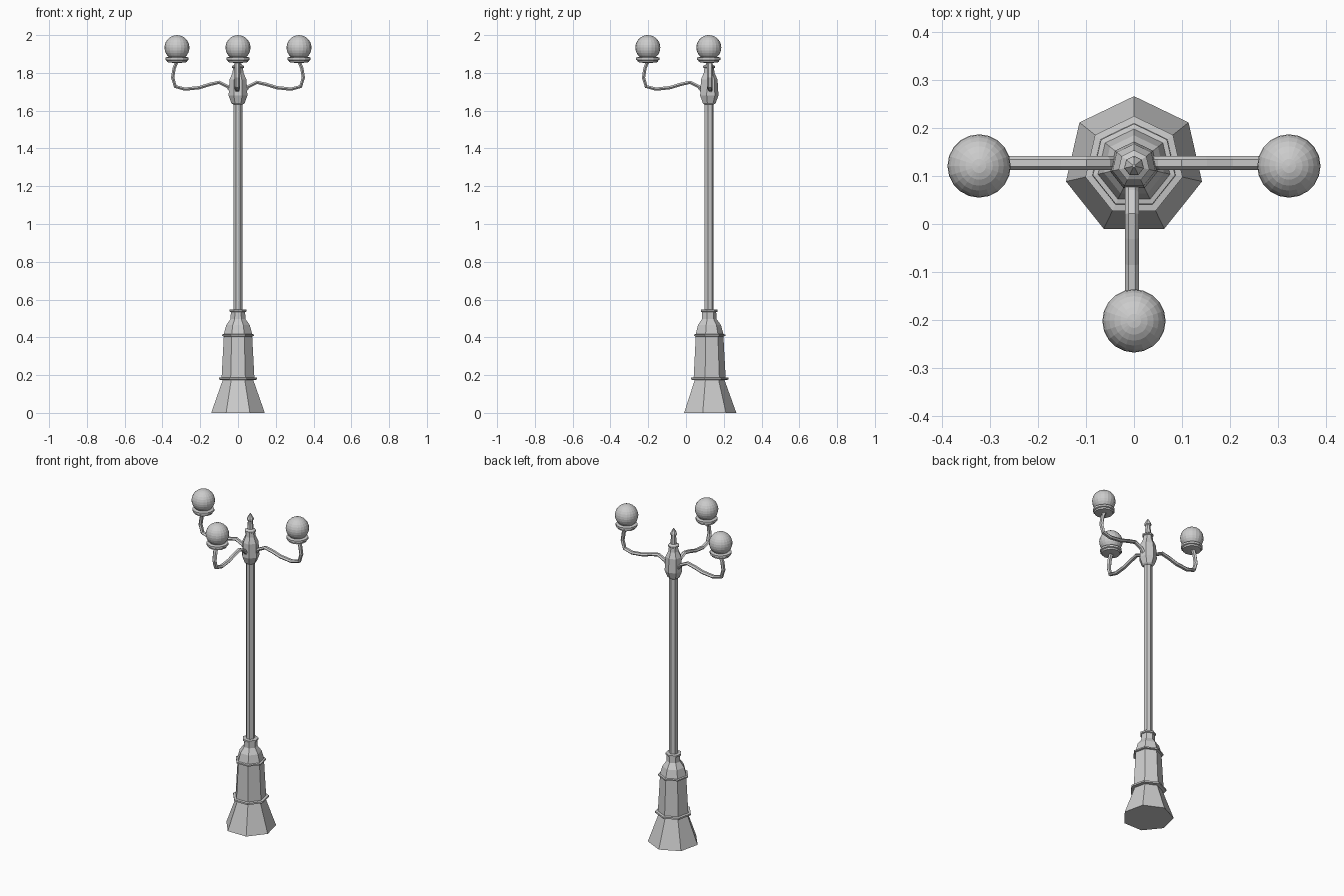
import bpy, bmesh, math
from mathutils import Vector

if "Cube" in bpy.data.objects:
    bpy.data.objects.remove(bpy.data.objects["Cube"])

CY = 0.121          # post axis
REACH = 0.323       # lamp distance from the axis


def make_object(name, bm):
    bmesh.ops.recalc_face_normals(bm, faces=bm.faces)
    me = bpy.data.meshes.new(name)
    bm.to_mesh(me)
    bm.free()
    ob = bpy.data.objects.new(name, me)
    bpy.context.collection.objects.link(ob)
    return ob


def skin(bm, rings):
    """Join successive vertex rings and cap both ends."""
    n = len(rings[0])
    for a, b in zip(rings, rings[1:]):
        for i in range(n):
            j = (i + 1) % n
            bm.faces.new((a[i], a[j], b[j], b[i]))
    bm.faces.new(rings[0])
    bm.faces.new(rings[-1])


def lathe(name, profile, x, y, sides):
    bm = bmesh.new()
    rings = []
    for r, z in profile:
        angles = [math.pi / 2 + math.tau * i / sides for i in range(sides)]
        rings.append([bm.verts.new((x + r * math.cos(a), y + r * math.sin(a), z)) for a in angles])
    skin(bm, rings)
    return make_object(name, bm)


def sweep_arm(name, path, heading, shift, half_w=0.0145, half_h=0.010, sides=6):
    """Sweep an oval section along a path in the vertical plane of the heading."""
    bm = bmesh.new()
    out = Vector((math.cos(heading), math.sin(heading), 0))
    side = Vector((-out.y, out.x, 0))
    up = Vector((0, 0, 1))
    pts = [Vector((0, CY, 0)) + out * d + up * z + side * shift for d, z in path]
    rings = []
    for i, p in enumerate(pts):
        t = (pts[min(i + 1, len(pts) - 1)] - pts[max(i - 1, 0)]).normalized()
        nrm = side.cross(t)
        rings.append([bm.verts.new(p + side * half_w * math.cos(a) + nrm * half_h * math.sin(a))
                      for a in (math.tau * k / sides for k in range(sides))])
    skin(bm, rings)
    return make_object(name, bm)


# Seven-sided pedestal with collars
lathe("pedestal", [(0.1455, 0), (0.083, 0.174), (0.104, 0.176), (0.104, 0.186),
                   (0.089, 0.188), (0.077, 0.405), (0.088, 0.407), (0.088, 0.415),
                   (0.077, 0.417), (0.064, 0.465), (0.040, 0.498), (0.039, 0.533),
                   (0.046, 0.536), (0.046, 0.546), (0.024, 0.547)], 0, CY, 7)

# Slender pole
lathe("pole", [(0.025, 0.53), (0.025, 1.65)], 0, CY, 7)

# Hub that carries the arms, ending in a pointed finial
lathe("hub_finial", [(0.026, 1.632), (0.036, 1.64), (0.051, 1.68), (0.046, 1.765),
                     (0.030, 1.80), (0.027, 1.825), (0.033, 1.828), (0.033, 1.836),
                     (0.018, 1.845), (0.015, 1.895), (0.021, 1.900), (0.019, 1.91),
                     (0.003, 1.938)], 0, CY, 7)

# Curved arms with cups and globes
arm_path = [(0.025, 1.69), (0.055, 1.728), (0.10, 1.750), (0.15, 1.739), (0.205, 1.722),
            (0.28, 1.714), (0.332, 1.728), (0.346, 1.775), (0.338, 1.825), (0.323, 1.862)]
for label, heading, shift in (("right", 0, 0.006), ("left", math.pi, -0.006),
                              ("front", -math.pi / 2, -0.004)):
    x = REACH * math.cos(heading)
    y = CY + REACH * math.sin(heading)
    sweep_arm(label + "_arm", arm_path, heading, shift)
    lathe(label + "_lamp_cup", [(0.022, 1.853), (0.053, 1.857), (0.055, 1.866),
                                (0.062, 1.869), (0.062, 1.881), (0.045, 1.885)], x, y, 12)
    bm = bmesh.new()
    bmesh.ops.create_uvsphere(bm, u_segments=20, v_segments=14, radius=0.066)
    bmesh.ops.translate(bm, verts=bm.verts, vec=(x, y, 1.934))
    make_object(label + "_globe", bm)
